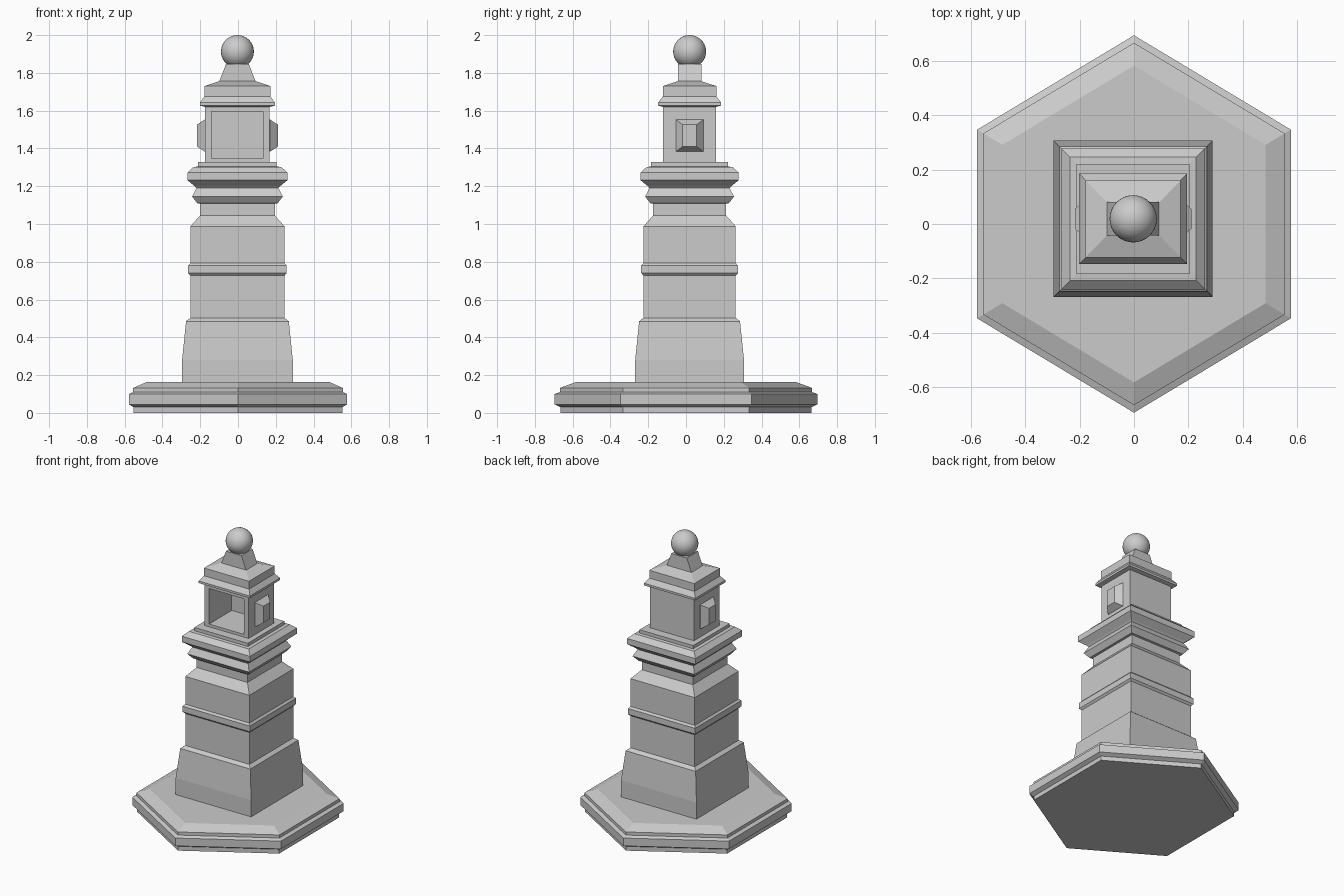
import bpy, bmesh, math

if "Cube" in bpy.data.objects:
    bpy.data.objects.remove(bpy.data.objects["Cube"])

CX, CY = -0.003, 0.019  # tower axis, slightly off the plinth centre


def stack(name, outline, rings, loc=(0, 0, 0)):
    """Closed solid from an outline scaled to (half_x, half_y, z) rings."""
    bm = bmesh.new()
    loops = [[bm.verts.new((u * a, v * b, z)) for u, v in outline] for a, b, z in rings]
    n = len(outline)
    for lo, hi in zip(loops, loops[1:]):
        for i in range(n):
            j = (i + 1) % n
            bm.faces.new((lo[i], lo[j], hi[j], hi[i]))
    bm.faces.new(loops[0][::-1])
    bm.faces.new(loops[-1])
    bmesh.ops.recalc_face_normals(bm, faces=bm.faces)
    mesh = bpy.data.meshes.new(name)
    bm.to_mesh(mesh)
    bm.free()
    ob = bpy.data.objects.new(name, mesh)
    ob.location = loc
    bpy.context.collection.objects.link(ob)
    return ob


SQUARE = [(-1, -1), (1, -1), (1, 1), (-1, 1)]
HEX = [(0, -1), (1, -.5), (1, .5), (0, 1), (-1, .5), (-1, -.5)]
AXIS = (CX, CY, 0)

# hexagonal plinth
plinth = [(.553, 0), (.553, .03), (.578, .045), (.578, .10), (.555, .11), (.555, .132), (.485, .163)]
stack("plinth", HEX, [(r, r * 1.203, z) for r, z in plinth])

# square pillar shaft with flared skirt, band and capital
shaft = [(.293, .15), (.293, .28), (.272, .485), (.249, .503), (.249, .727), (.261, .74),
         (.261, .78), (.249, .793), (.249, .988), (.198, .045 + 1), (.198, 1.108), (.213, 1.11),
         (.24, 1.145), (.217, 1.19), (.226, 1.20), (.265, 1.232), (.265, 1.272), (.232, 1.302),
         (.208, 1.304), (.208, 1.327)]
stack("shaft", SQUARE, [(r, r - .005, z) for r, z in shaft], AXIS)

# lantern housing with cornice and low roof
housing = [(.171, .141, 1.32), (.171, .141, 1.62), (.199, .167, 1.627), (.199, .167, 1.642),
           (.175, .142, 1.675), (.175, .142, 1.73), (.098, .062, 1.756)]
lantern = stack("lantern_housing", SQUARE, housing, AXIS)

# deep front niche
cutter = stack("niche_cutter", SQUARE, [(.136, .20, 1.346), (.136, .20, 1.595)],
               (CX, CY - .09, 0))
cutter.hide_render = True
cutter.hide_viewport = True
cut = lantern.modifiers.new("niche", 'BOOLEAN')
cut.object = cutter
cut.operation = 'DIFFERENCE'
cut.solver = 'EXACT'

# bevelled side panels
for side, label in ((1, "right"), (-1, "left")):
    panel = stack(label + "_side_panel", SQUARE, [(.085, .073, -.01), (.085, .073, .003), (.058, .037, .044)],
                  (CX + side * .17, CY, 1.468))
    panel.rotation_euler = (0, side * math.pi / 2, 0)

# finial block and ball
stack("finial_block", SQUARE, [(.098, .062, 1.75), (.06, .062, 1.848)], AXIS)
bpy.ops.mesh.primitive_uv_sphere_add(segments=32, ring_count=20, radius=.087, location=(CX, CY, 1.913))
bpy.context.object.name = "finial_ball"
bpy.ops.object.shade_smooth()
